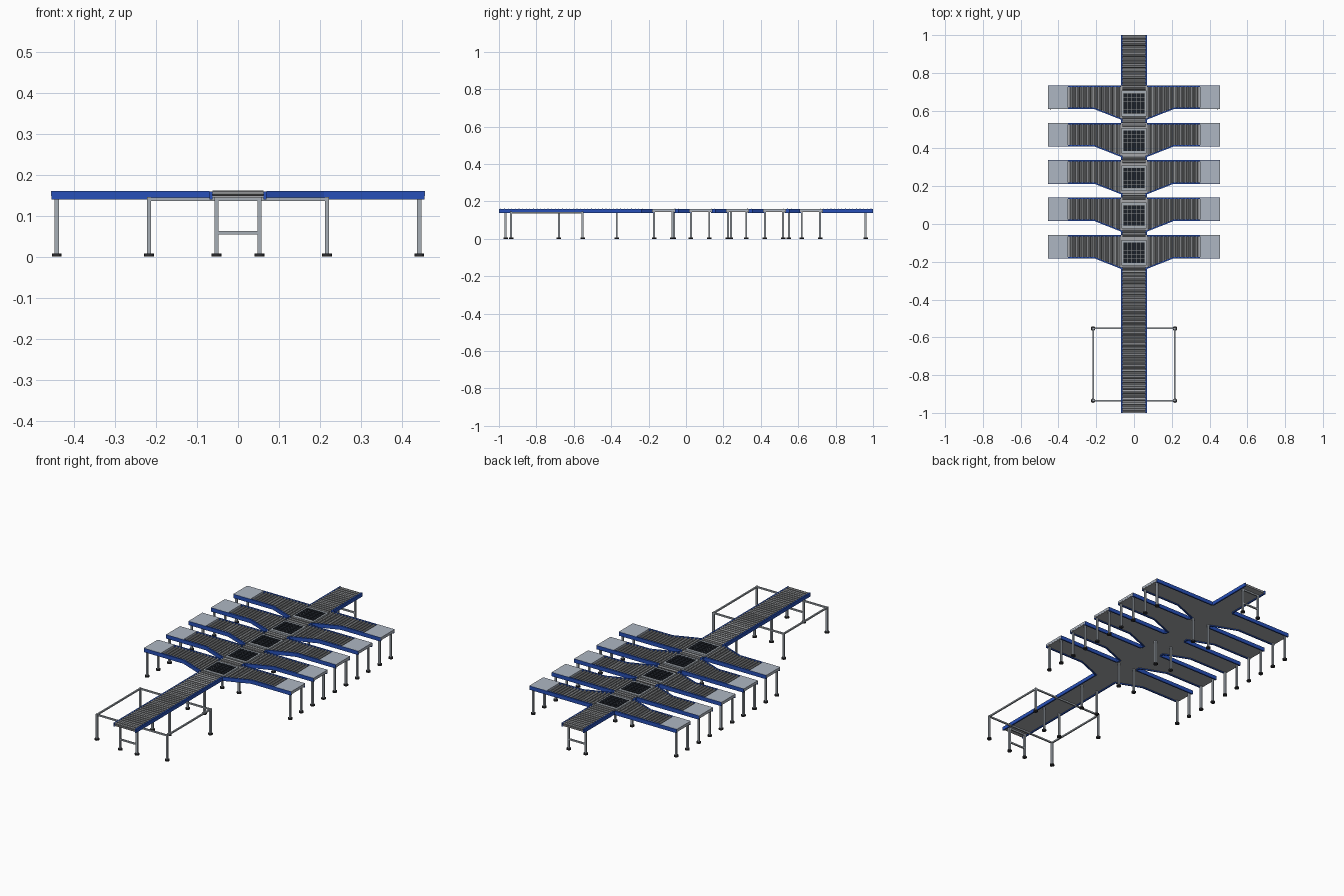
import bpy, bmesh
from mathutils import Vector, Matrix

cube = bpy.data.objects.get("Cube")
if cube:
    bpy.data.objects.remove(cube, do_unlink=True)


def material(name, rgb):
    m = bpy.data.materials.new(name)
    m.use_nodes = True
    m.diffuse_color = (*rgb, 1)
    m.node_tree.nodes["Principled BSDF"].inputs["Base Color"].default_value = (*rgb, 1)
    return m


BLUE = material("rail blue", (0.02, 0.08, 0.48))
STEEL = material("frame steel", (0.39, 0.43, 0.47))
PLATE = material("end plate grey", (0.42, 0.47, 0.54))
ROLLER = material("roller grey", (0.27, 0.28, 0.29))
BED = material("bed grey", (0.38, 0.39, 0.41))
BLACK = material("wheel black", (0.011, 0.014, 0.02))
FOOT = material("foot rubber", (0.025, 0.025, 0.028))


class Part:
    """Collects simple solids into one object."""

    def __init__(self, name, mat):
        self.name, self.mat, self.bm = name, mat, bmesh.new()

    def box(self, x0, x1, y0, y1, z0, z1):
        m = Matrix.Translation(((x0 + x1) / 2, (y0 + y1) / 2, (z0 + z1) / 2))
        size = Matrix.Diagonal((abs(x1 - x0), abs(y1 - y0), z1 - z0, 1))
        bmesh.ops.create_cube(self.bm, size=1, matrix=m @ size)

    def rod(self, a, b, r, sides=12):
        a, b = Vector(a), Vector(b)
        turn = (b - a).to_track_quat('Z', 'Y').to_matrix().to_4x4()
        bmesh.ops.create_cone(self.bm, cap_ends=True, segments=sides, radius1=r, radius2=r,
                              depth=(b - a).length, matrix=Matrix.Translation((a + b) / 2) @ turn)

    def slab(self, outline, z0, z1):
        face = self.bm.faces.new([self.bm.verts.new((x, y, z0)) for x, y in outline])
        new = bmesh.ops.extrude_face_region(self.bm, geom=[face])["geom"]
        bmesh.ops.translate(self.bm, vec=(0, 0, z1 - z0),
                            verts=[v for v in new if isinstance(v, bmesh.types.BMVert)])

    def finish(self, smooth=False):
        bmesh.ops.recalc_face_normals(self.bm, faces=self.bm.faces)
        mesh = bpy.data.meshes.new(self.name)
        mesh.materials.append(self.mat)
        self.bm.to_mesh(mesh)
        self.bm.free()
        ob = bpy.data.objects.new(self.name, mesh)
        bpy.context.collection.objects.link(ob)
        if smooth:
            bpy.ops.object.select_all(action='DESELECT')
            ob.select_set(True)
            bpy.context.view_layer.objects.active = ob
            bpy.ops.object.shade_smooth_by_angle()


# Shared dimensions
HALF = 0.07          # half width of the main line
END = 0.455          # outer end of a branch
PLATE_X = 0.35       # start of the end plate
KNEE = 0.21          # where the branch starts to widen
WIDE, DEPTH = 0.125, 0.18
RAIL = 0.008
LOW, TOP = 0.139, 0.160
BED_Z = (0.144, 0.149)
PITCH = 0.0194
ROLL = 0.0065
tops = [-0.057 + 0.1975 * i for i in range(5)]

feet = Part("feet", FOOT)


def leg(part, x, y, height):
    part.box(x - 0.005, x + 0.005, y - 0.005, y + 0.005, 0.006, height)
    feet.rod((x, y, 0), (x, y, 0.008), 0.012)


# Main line bed and side rails, open where branches join
bed = Part("main_bed", BED)
bed.box(-HALF + RAIL, HALF - RAIL, -1, 1, *BED_Z)
bed.finish()

rails = Part("main_rails", BLUE)
starts = [-1] + tops
stops = [t - DEPTH + 0.006 for t in tops] + [1]
for y0, y1 in zip(starts, stops):
    for s in (-1, 1):
        rails.box(s * HALF, s * (HALF - RAIL), y0, y1, LOW, 0.159)
rails.finish()

# Transfer units: steel frame with a grid of low black wheel blocks
unit_y = [t - 0.095 for t in tops]
frames = Part("transfer_frames", STEEL)
dividers = Part("transfer_dividers", ROLLER)
wheels = Part("transfer_wheels", BLACK)
for yc in unit_y:
    frames.box(-0.066, 0.066, yc - 0.068, yc + 0.068, 0.1492, 0.158)
    dividers.box(-0.057, 0.057, yc - 0.055, yc + 0.055, 0.158, 0.1585)
    for i in range(5):
        x = (i - 2) * 0.0228
        for j in range(5):
            y = yc + (j - 2) * 0.0218
            wheels.box(x - 0.0102, x + 0.0102, y - 0.0099, y + 0.0099, 0.1585, 0.1605)
frames.finish()
dividers.finish()
wheels.finish()

# Main line rollers, skipped under the transfer units
rollers = Part("main_rollers", ROLLER)
y = -0.99
while y < 0.995:
    if all(abs(y - yc) > 0.075 for yc in unit_y):
        rollers.rod((-HALF + RAIL, y, 0.155), (HALF - RAIL, y, 0.155), ROLL)
    y += PITCH
rollers.finish(smooth=True)

# Branches on both sides
b_bed = Part("branch_beds", BED)
b_rails = Part("branch_rails", BLUE)
b_plates = Part("branch_end_plates", PLATE)
b_rollers = Part("branch_rollers", ROLLER)
b_legs = Part("branch_legs", STEEL)
for top in tops:
    low, root = top - WIDE, top - DEPTH
    for s in (-1, 1):
        edge = [(s * HALF, root), (s * KNEE, low), (s * END, low)]
        b_bed.slab([(s * (HALF - RAIL), root + 0.001)] + [(x, y + 0.001) for x, y in edge]
                   + [(s * END, top - 0.001), (s * (HALF - RAIL), top - 0.001)], *BED_Z)
        # Straight back rail and bent front rail
        b_rails.box(s * HALF, s * END, top - RAIL, top, LOW, TOP)
        inner = [(x, y + RAIL) for x, y in reversed(edge)]
        b_rails.slab(edge + inner, LOW, TOP)
        b_plates.box(s * PLATE_X, s * (END + 0.001), low + 0.002, top - 0.002,
                     0.148, TOP + 0.0005)
        x = HALF + 0.010
        while x < PLATE_X - 0.006:
            front = low - max(0, (KNEE - x) / (KNEE - HALF)) * (DEPTH - WIDE)
            b_rollers.rod((s * x, front + RAIL, 0.1535), (s * x, top - RAIL, 0.1535), ROLL)
            x += PITCH
        for y in (low + 0.011, top - 0.016):
            leg(b_legs, s * 0.442, y, 0.146)
b_bed.finish()
b_rails.finish()
b_plates.finish()
b_rollers.finish(smooth=True)
b_legs.finish()

# Main line stands, cross braced at both ends of the line
stands = Part("main_stands", STEEL)
stand_y = (-0.965, -0.68, -0.37, -0.065, 0.24, 0.55, 0.96)
for y in stand_y:
    for s in (-1, 1):
        leg(stands, s * 0.052, y, 0.146)
    if y in (stand_y[0], stand_y[-1]):
        stands.box(-0.052, 0.052, y - 0.004, y + 0.004, 0.054, 0.062)
        stands.box(-0.052, 0.052, y - 0.004, y + 0.004, 0.136, 0.144)
stands.finish()

# Open guard frame around the infeed
guard = Part("guard_frame", STEEL)
for y in (-0.935, -0.553):
    for s in (-1, 1):
        leg(guard, s * 0.217, y, 0.145)
    guard.box(-0.217, 0.217, y - 0.004, y + 0.004, 0.136, 0.144)
for s in (-1, 1):
    guard.box(s * 0.213, s * 0.221, -0.935, -0.553, 0.136, 0.144)
guard.finish()
feet.finish(smooth=True)
